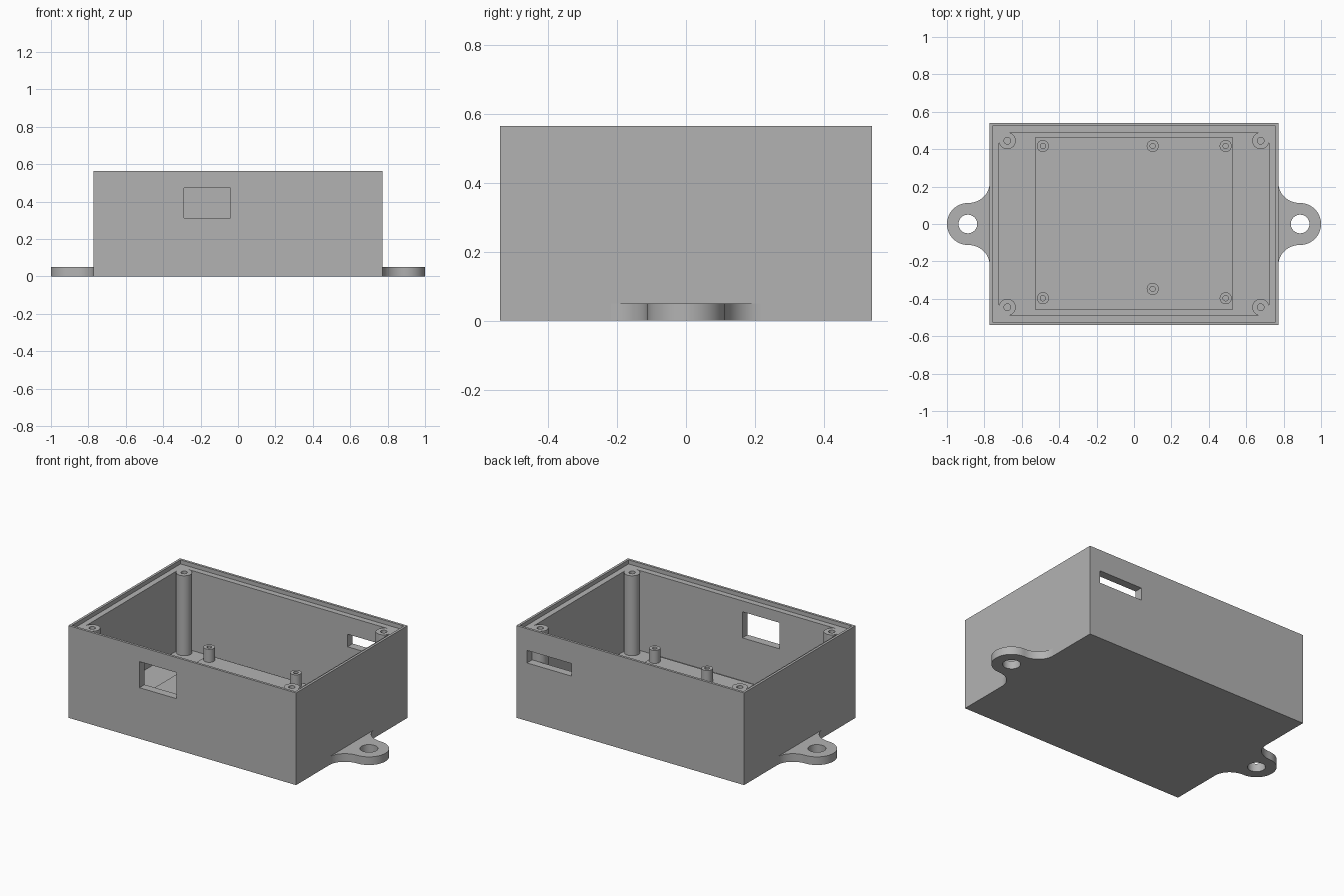
import bpy, bmesh
from math import cos, sin, pi, radians

old = bpy.data.objects.get("Cube")
if old:
    bpy.data.objects.remove(old, do_unlink=True)

GREY = (0.45, 0.45, 0.45, 1)
plastic = bpy.data.materials.new("grey plastic")
plastic.use_nodes = True
plastic.diffuse_color = GREY
bsdf = plastic.node_tree.nodes["Principled BSDF"]
bsdf.inputs["Base Color"].default_value = GREY
bsdf.inputs["Roughness"].default_value = 0.6

# Main sizes
HX, HY, TOP = 0.772, 0.54, 0.565
WALL, FLOOR, LEDGE = 0.05, 0.05, 0.54
LIP = 0.015
PLATE_TOP = 0.065


def finish(name, bm, smooth=False):
    bmesh.ops.recalc_face_normals(bm, faces=bm.faces)
    mesh = bpy.data.meshes.new(name)
    bm.to_mesh(mesh)
    bm.free()
    mesh.materials.append(plastic)
    ob = bpy.data.objects.new(name, mesh)
    bpy.context.collection.objects.link(ob)
    if smooth:
        select(ob)
        bpy.ops.object.shade_smooth_by_angle(angle=radians(30))
    return ob


def select(ob):
    bpy.ops.object.select_all(action='DESELECT')
    ob.select_set(True)
    bpy.context.view_layer.objects.active = ob


def prism(name, outline, z0, z1, smooth=False):
    bm = bmesh.new()
    face = bm.faces.new([bm.verts.new((x, y, z0)) for x, y in outline])
    new = bmesh.ops.extrude_face_region(bm, geom=[face])["geom"]
    for v in new:
        if isinstance(v, bmesh.types.BMVert):
            v.co.z = z1
    return finish(name, bm, smooth)


def box(name, x0, x1, y0, y1, z0, z1):
    return prism(name, [(x0, y0), (x1, y0), (x1, y1), (x0, y1)], z0, z1)


def arc(cx, cy, rx, ry, a0, a1, n):
    angles = [radians(a0 + (a1 - a0) * i / n) for i in range(n + 1)]
    return [(cx + rx * cos(a), cy + ry * sin(a)) for a in angles]


def tube(name, x, y, z0, z1, r_out, r_in, n=32):
    """Upright tube with a screw hole running down to its base."""
    bm = bmesh.new()
    rings = []
    for r, z in ((r_out, z0), (r_out, z1), (r_in, z1), (r_in, z0)):
        rings.append([bm.verts.new((x + r * cos(2 * pi * i / n),
                                    y + r * sin(2 * pi * i / n), z)) for i in range(n)])
    for k in range(4):
        a, b = rings[k], rings[(k + 1) % 4]
        for i in range(n):
            j = (i + 1) % n
            bm.faces.new((a[i], a[j], b[j], b[i]))
    return finish(name, bm, True)


def cut(ob, cutter):
    mod = ob.modifiers.new("cut", 'BOOLEAN')
    mod.operation = 'DIFFERENCE'
    mod.solver = 'EXACT'
    mod.object = cutter
    select(ob)
    bpy.ops.object.modifier_apply(modifier=mod.name)
    bpy.data.objects.remove(cutter, do_unlink=True)


# Enclosure shell: cavity, lid rebate, front window and rear slot
shell = box("enclosure_shell", -HX, HX, -HY, HY, 0, TOP)
ix, iy = HX - WALL, HY - WALL
cut(shell, box("cavity_cutter", -ix, ix, -iy, iy, FLOOR, 1))
lx, ly = HX - LIP, HY - LIP
cut(shell, box("rebate_cutter", -lx, lx, -ly, ly, LEDGE, 1))
cut(shell, box("window_cutter", -0.29, -0.04, -0.6, -0.45, 0.313, 0.473))
cut(shell, box("slot_cutter", 0.40, 0.70, 0.45, 0.6, 0.355, 0.432))

# Raised mounting plate on the floor
box("floor_plate", -0.527, 0.527, -0.46, 0.465, FLOOR - 0.01, PLATE_TOP)

# Lid screw posts, each with a fillet filling the corner behind it
PX, PY, PR = 0.677, 0.445, 0.045
for sx, side in ((1, "left"), (-1, "right")):
    for sy, end in ((1, "back"), (-1, "front")):
        tube(f"lid_post_{end}_{side}", sx * PX, sy * PY, FLOOR, LEDGE, PR, 0.018)
        web = [(ix, iy)] + arc(PX, PY, PR, PR, 90, 0, 8)
        prism(f"corner_web_{end}_{side}", [(sx * x, sy * y) for x, y in web], FLOOR, LEDGE)

# Circuit board standoffs
spots = [(-0.487, 0.417), (0.10, 0.417), (0.49, 0.417),
         (-0.487, -0.397), (0.49, -0.397), (0.10, -0.347)]
for i, (x, y) in enumerate(spots):
    tube(f"board_standoff_{i + 1}", x, y, PLATE_TOP, 0.145, 0.032, 0.014)

# Mounting ears: round end, concave flares into the wall, screw hole
EX, ER = 0.888, 0.112
flare = arc(EX, ER + 0.106, EX - HX, 0.106, 180, 270, 14)
for s, side in ((1, "left"), (-1, "right")):
    outline = flare + arc(EX, 0, ER, ER, 90, -90, 28)[1:-1]
    outline += [(x, -y) for x, y in reversed(flare)]
    ear = prism(f"mounting_ear_{side}", [(s * x, y) for x, y in outline], 0, 0.05)
    hole = arc(s * EX, 0, 0.05, 0.05, 0, 360, 32)[:-1]
    cut(ear, prism("hole_cutter", hole, -0.1, 0.2))
    select(ear)
    bpy.ops.object.shade_smooth_by_angle(angle=radians(30))
